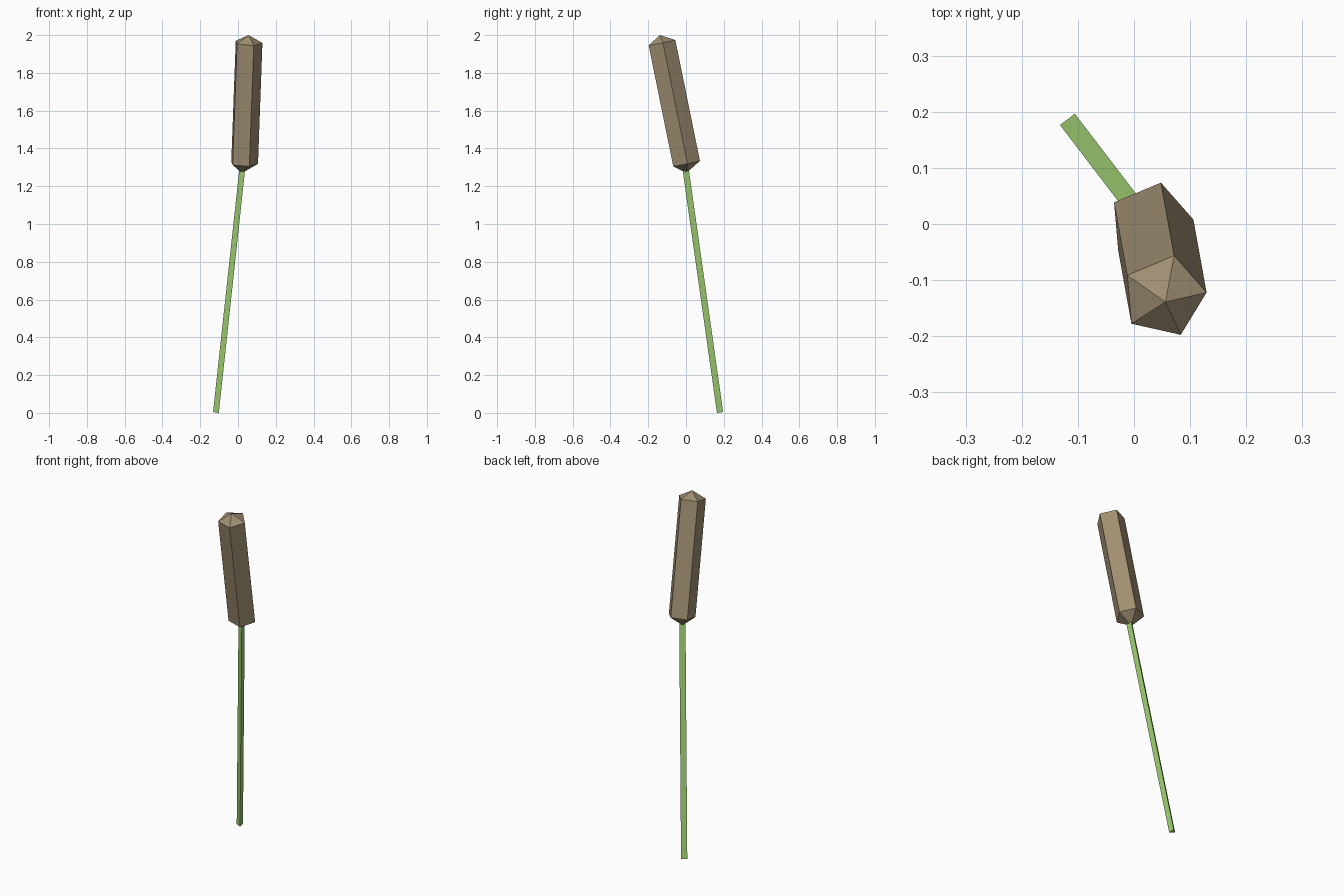
import bpy, bmesh, math
from mathutils import Vector

if "Cube" in bpy.data.objects:
    bpy.data.objects.remove(bpy.data.objects["Cube"])


def material(name, srgb):
    m = bpy.data.materials.new(name)
    m.diffuse_color = [((c / 255 + 0.055) / 1.055) ** 2.4 for c in srgb] + [1]
    m.use_nodes = True
    m.node_tree.nodes["Principled BSDF"].inputs["Base Color"].default_value = m.diffuse_color
    return m


def prism(name, start, end, radius, sides, angle, mat, tips=None):
    """Straight prism between two points; tips are optional end points."""
    start, end = Vector(start), Vector(end)
    axis = (end - start).normalized()
    bm = bmesh.new()
    rings = []
    for c in (start, end):
        ring = []
        for i in range(sides):
            a = math.radians(angle) + math.tau * i / sides
            d = Vector((math.cos(a), math.sin(a), 0))
            d -= axis * d.dot(axis)          # keep the ring square to the axis
            ring.append(bm.verts.new(c + d.normalized() * radius))
        rings.append(ring)
    for i in range(sides):
        j = (i + 1) % sides
        bm.faces.new((rings[0][i], rings[0][j], rings[1][j], rings[1][i]))
    for k, ring in enumerate(rings):
        if tips:
            tip = bm.verts.new(tips[k])
            for i in range(sides):
                bm.faces.new((ring[i], ring[(i + 1) % sides], tip))
        else:
            bm.faces.new(ring)
    bmesh.ops.recalc_face_normals(bm, faces=bm.faces)
    me = bpy.data.meshes.new(name)
    bm.to_mesh(me)
    bm.free()
    me.materials.append(mat)
    ob = bpy.data.objects.new(name, me)
    bpy.context.collection.objects.link(ob)
    return ob


green = material("stem green", (158, 206, 114))
brown = material("seed head brown", (160, 143, 114))

# Thin three-sided leaning stem, running slightly into the head
prism("stem", (-0.113, 0.179, 0.003), (0.026, -0.003, 1.29), 0.0192, 3, -53, green)

# Five-sided seed head with pointed ends
prism("seed_head", (0.030, 0.001, 1.32), (0.0535, -0.129, 1.96), 0.0762, 5, 5, brown,
      tips=((0.021, 0.002, 1.27), (0.056, -0.139, 2.0)))
